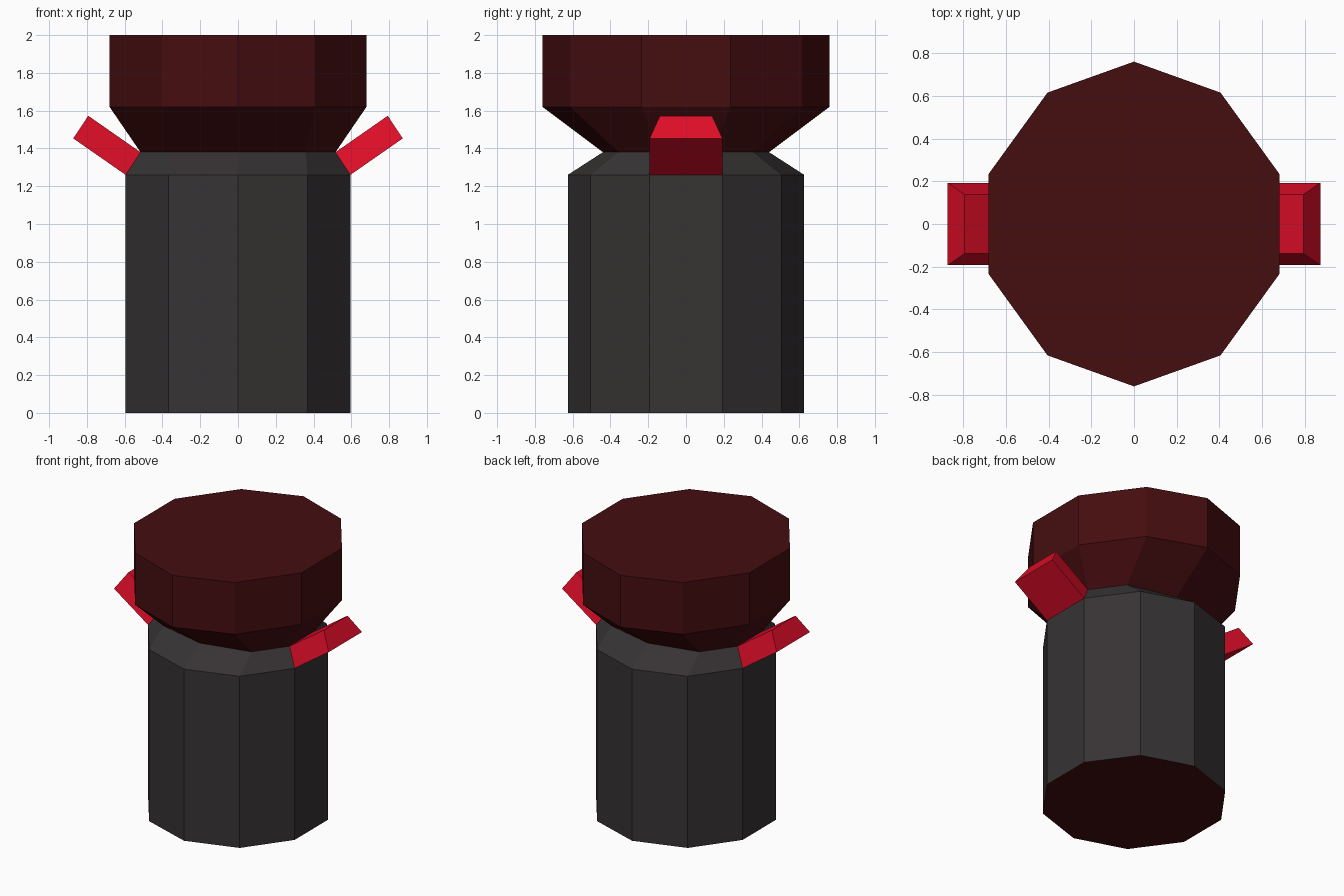
import bpy, bmesh

if "Cube" in bpy.data.objects:
    bpy.data.objects.remove(bpy.data.objects["Cube"])


def material(name, rgb):
    m = bpy.data.materials.new(name)
    m.diffuse_color = (*rgb, 1)
    m.use_nodes = True
    m.node_tree.nodes["Principled BSDF"].inputs["Base Color"].default_value = m.diffuse_color
    return m


def decagon(front, corner, side, z):
    """Ten-sided ring, symmetric in x and y, from three quarter points."""
    half = [(corner[0], -corner[1]), (side[0], -side[1]), side, corner]
    pts = [(0, -front)] + half + [(0, front)] + [(-x, -y) for x, y in half]
    return [(x, y, z) for x, y in pts]


def loft(name, rings, mats, cap_start=False, cap_end=False, start_mat=0):
    bm = bmesh.new()
    loops = [[bm.verts.new(p) for p in r] for r in rings]
    for a, b in zip(loops, loops[1:]):
        n = len(a)
        for i in range(n):
            j = (i + 1) % n
            bm.faces.new((a[i], a[j], b[j], b[i]))
    if cap_start:
        bm.faces.new(loops[0][::-1]).material_index = start_mat
    if cap_end:
        bm.faces.new(loops[-1])
    bmesh.ops.recalc_face_normals(bm, faces=bm.faces)
    me = bpy.data.meshes.new(name)
    bm.to_mesh(me)
    bm.free()
    for m in mats:
        me.materials.append(m)
    ob = bpy.data.objects.new(name, me)
    bpy.context.collection.objects.link(ob)
    return ob


charcoal = material("charcoal", (0.038, 0.033, 0.034))
dark_red = material("dark_red", (0.06, 0.004, 0.005))
bright_red = material("bright_red", (0.72, 0.004, 0.02))

body_ring = (0.626, (0.368, 0.506), (0.595, 0.193))
neck_ring = (0.44, (0.358, 0.356), (0.516, 0.138))
head_ring = (0.76, (0.405, 0.615), (0.68, 0.235))

# Body with sloped shoulder and a dark red underside
loft("body", [decagon(*body_ring, 0), decagon(*body_ring, 1.26), decagon(*neck_ring, 1.38)],
     [charcoal, dark_red], cap_start=True, start_mat=1)

# Flared cap on the neck
loft("cap", [decagon(*neck_ring, 1.38), decagon(*head_ring, 1.62), decagon(*head_ring, 2)],
     [dark_red], cap_end=True)

# Side tabs standing out from the shoulder faces
inner = [(0.595, -0.193, 1.26), (0.595, 0.193, 1.26), (0.516, 0.138, 1.38), (0.516, -0.138, 1.38)]
outer = [(x + 0.277, y, z + 0.193) for x, y, z in inner]
tabs = loft("side_tabs", [inner, outer], [bright_red], cap_end=True)
tabs.modifiers.new("Mirror", 'MIRROR')
